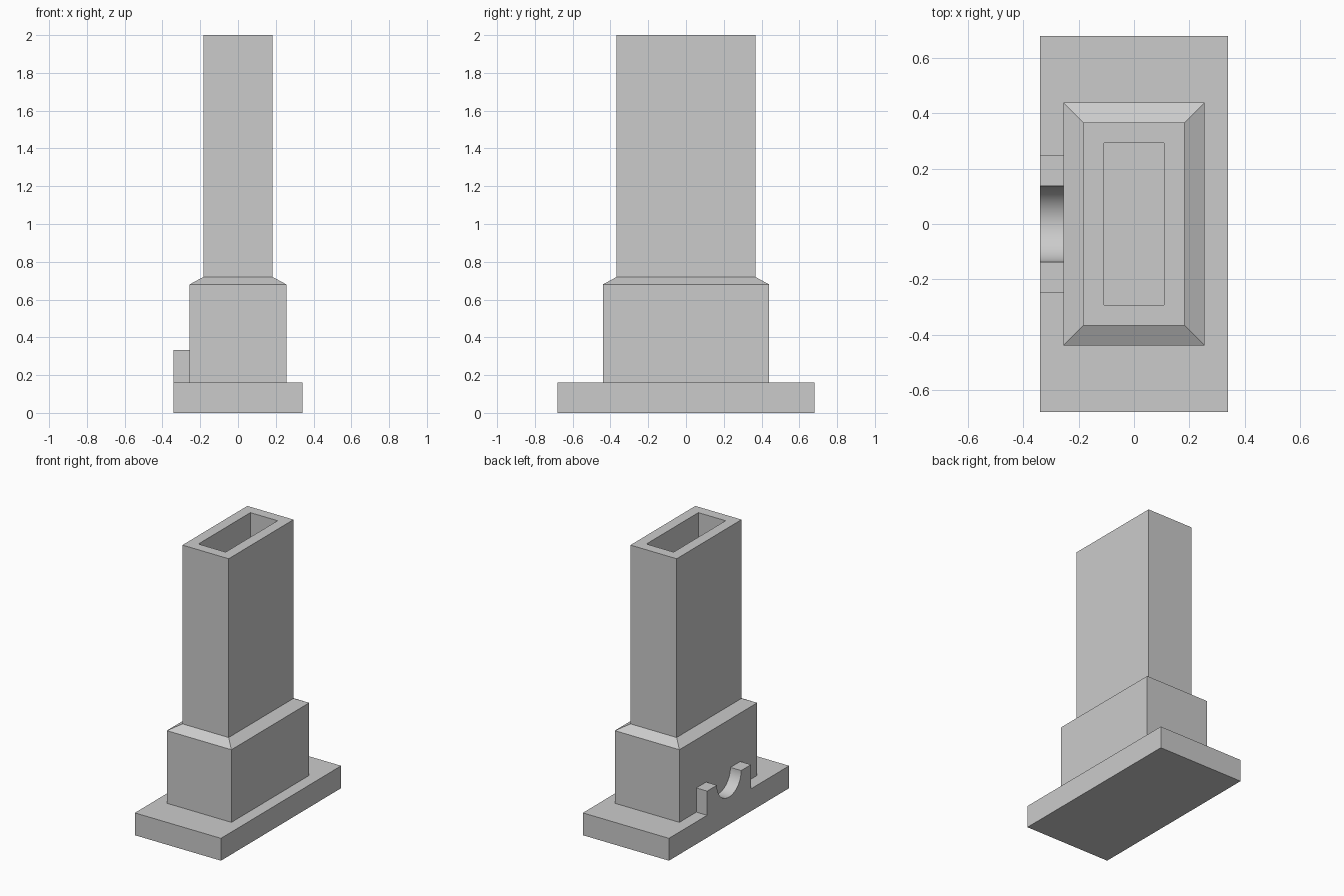
import bpy, bmesh, math

cube = bpy.data.objects.get("Cube")
if cube:
    bpy.data.objects.remove(cube, do_unlink=True)

grey = bpy.data.materials.new("plain grey")
grey.use_nodes = True
grey.diffuse_color = (0.6, 0.6, 0.6, 1)
grey.node_tree.nodes["Principled BSDF"].inputs["Base Color"].default_value = (0.6, 0.6, 0.6, 1)


def finish(name, bm):
    bmesh.ops.recalc_face_normals(bm, faces=bm.faces)
    mesh = bpy.data.meshes.new(name)
    bm.to_mesh(mesh)
    bm.free()
    mesh.materials.append(grey)
    obj = bpy.data.objects.new(name, mesh)
    bpy.context.collection.objects.link(obj)
    return obj


def rect_loft(name, rings, cap=True):
    """Join rectangles given as (half width, half depth, height)."""
    bm = bmesh.new()
    loops = [[bm.verts.new((sx * w, sy * d, z))
              for sx, sy in ((-1, -1), (1, -1), (1, 1), (-1, 1))]
             for w, d, z in rings]
    pairs = list(zip(loops, loops[1:]))
    if not cap:
        pairs.append((loops[-1], loops[0]))
    for a, b in pairs:
        for i in range(4):
            j = (i + 1) % 4
            bm.faces.new((a[i], a[j], b[j], b[i]))
    if cap:
        bm.faces.new(loops[0])
        bm.faces.new(loops[-1])
    return finish(name, bm)


BASE_TOP, BASE_X, BODY_X = 0.16, 0.341, 0.256

# Base plate
rect_loft("base_plate", [(BASE_X, 0.68, 0), (BASE_X, 0.68, BASE_TOP)])

# Hollow column: wide foot, sloped shoulder, tall tube, open shaft down to the base
rect_loft("hollow_column", [
    (BODY_X, 0.44, BASE_TOP), (BODY_X, 0.44, 0.68),
    (0.183, 0.367, 0.72), (0.183, 0.367, 2.0),
    (0.108, 0.294, 2.0), (0.108, 0.294, BASE_TOP)], cap=False)

# Side cradle: block with a half-round notch, extruded out to the base edge
top, radius, half, steps = 0.333, 0.137, 0.248, 32
profile = [(-half, BASE_TOP), (-half, top)]
profile += [(-radius * math.cos(math.pi * i / steps),
             top - radius * math.sin(math.pi * i / steps)) for i in range(steps + 1)]
profile += [(half, top), (half, BASE_TOP)]
bm = bmesh.new()
face = bm.faces.new([bm.verts.new((-BASE_X, y, z)) for y, z in profile])
extruded = bmesh.ops.extrude_face_region(bm, geom=[face])["geom"]
bmesh.ops.translate(bm, vec=(BASE_X - BODY_X, 0, 0),
                    verts=[v for v in extruded if isinstance(v, bmesh.types.BMVert)])
cradle = finish("side_cradle", bm)
bpy.context.view_layer.objects.active = cradle
cradle.select_set(True)
bpy.ops.object.shade_smooth_by_angle(angle=math.radians(30))
